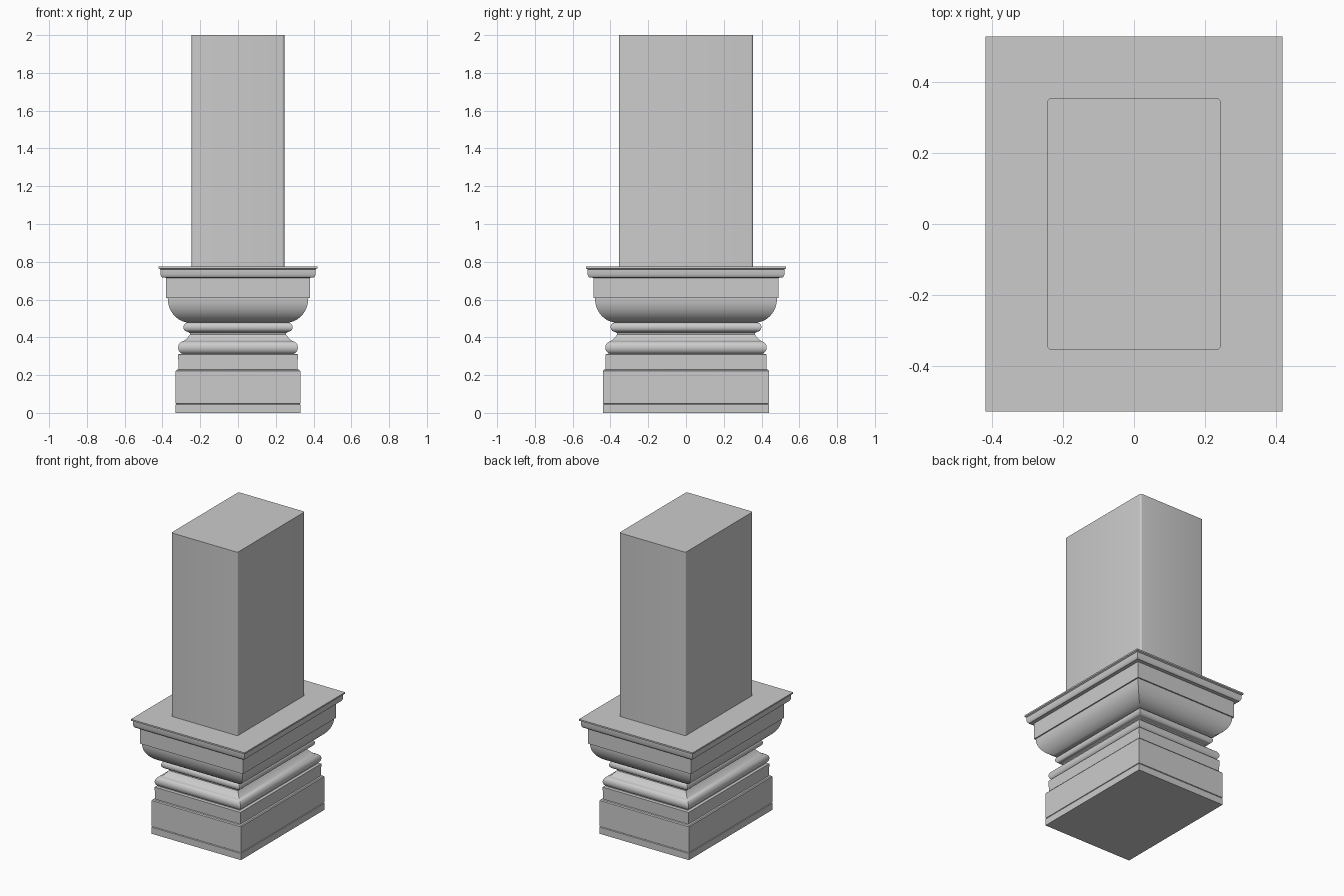
import bpy, bmesh, math

if "Cube" in bpy.data.objects:
    bpy.data.objects.remove(bpy.data.objects["Cube"])

DEPTH_EXTRA = 0.11  # the pedestal is this much deeper than wide (half sizes)


def arc(cx, cz, rx, rz, a0, a1, n=10):
    """Points (half width, height) along an elliptical arc, angles in degrees."""
    pts = []
    for i in range(n + 1):
        a = math.radians(a0 + (a1 - a0) * i / n)
        pts.append((cx + rx * math.cos(a), cz + rz * math.sin(a)))
    return pts


def moulding(name, profile, cap_bottom=False, cap_top=False, round_corners=0):
    """Run a profile around a rectangle with mitred corners."""
    bm = bmesh.new()
    rings = []
    for w, z in profile:
        d = w + DEPTH_EXTRA
        rings.append([bm.verts.new((sx * w, sy * d, z))
                      for sx, sy in ((-1, -1), (1, -1), (1, 1), (-1, 1))])
    for low, high in zip(rings, rings[1:]):
        for i in range(4):
            j = (i + 1) % 4
            bm.faces.new((low[i], low[j], high[j], high[i]))
    if cap_bottom:
        bm.faces.new(rings[0][::-1])
    if cap_top:
        bm.faces.new(rings[-1])
    if round_corners:
        upright = [e for e in bm.edges
                   if abs(e.verts[0].co.z - e.verts[1].co.z) > 0.1]
        bmesh.ops.bevel(bm, geom=upright, offset=round_corners, segments=4,
                        profile=0.5, affect='EDGES')
    bm.normal_update()
    mesh = bpy.data.meshes.new(name)
    bm.to_mesh(mesh)
    bm.free()
    obj = bpy.data.objects.new(name, mesh)
    bpy.context.collection.objects.link(obj)
    bpy.ops.object.select_all(action='DESELECT')
    obj.select_set(True)
    bpy.context.view_layer.objects.active = obj
    bpy.ops.object.shade_smooth_by_angle(angle=math.radians(30))
    return obj


# Plinth: bottom block with a fine groove, then a slightly narrower block
moulding("plinth", [(0.33, 0), (0.33, 0.044), (0.325, 0.047), (0.33, 0.05),
                    (0.33, 0.222), (0.325, 0.228), (0.315, 0.23),
                    (0.317, 0.31), (0.30, 0.313)], cap_bottom=True)

# Lower roll, stepped neck and upper roll
neck = [(0.30, 0.313)]
neck += arc(0.288, 0.346, 0.029, 0.033, -70, 85)
neck += [(0.283, 0.384), (0.275, 0.39), (0.262, 0.405), (0.255, 0.414),
         (0.255, 0.422), (0.268, 0.43)]
neck += arc(0.268, 0.454, 0.021, 0.024, -85, 85)
neck += [(0.255, 0.478)]
moulding("neck_rolls", neck)

# Rounded bowl with the flat band above it
bowl = arc(0.255, 0.607, 0.117, 0.129, -90, 0, 16)
bowl += [(0.38, 0.607), (0.38, 0.715)]
moulding("bowl_and_band", bowl)

# Top cornice slab
cornice = [(0.38, 0.715), (0.402, 0.717), (0.406, 0.722), (0.411, 0.733),
           (0.411, 0.76), (0.42, 0.765), (0.42, 0.775)]
moulding("cornice", cornice, cap_top=True)

# Tall upright shaft with softly rounded corners
moulding("shaft", [(0.245, 0.775), (0.245, 2.0)], cap_top=True,
         round_corners=0.012)
